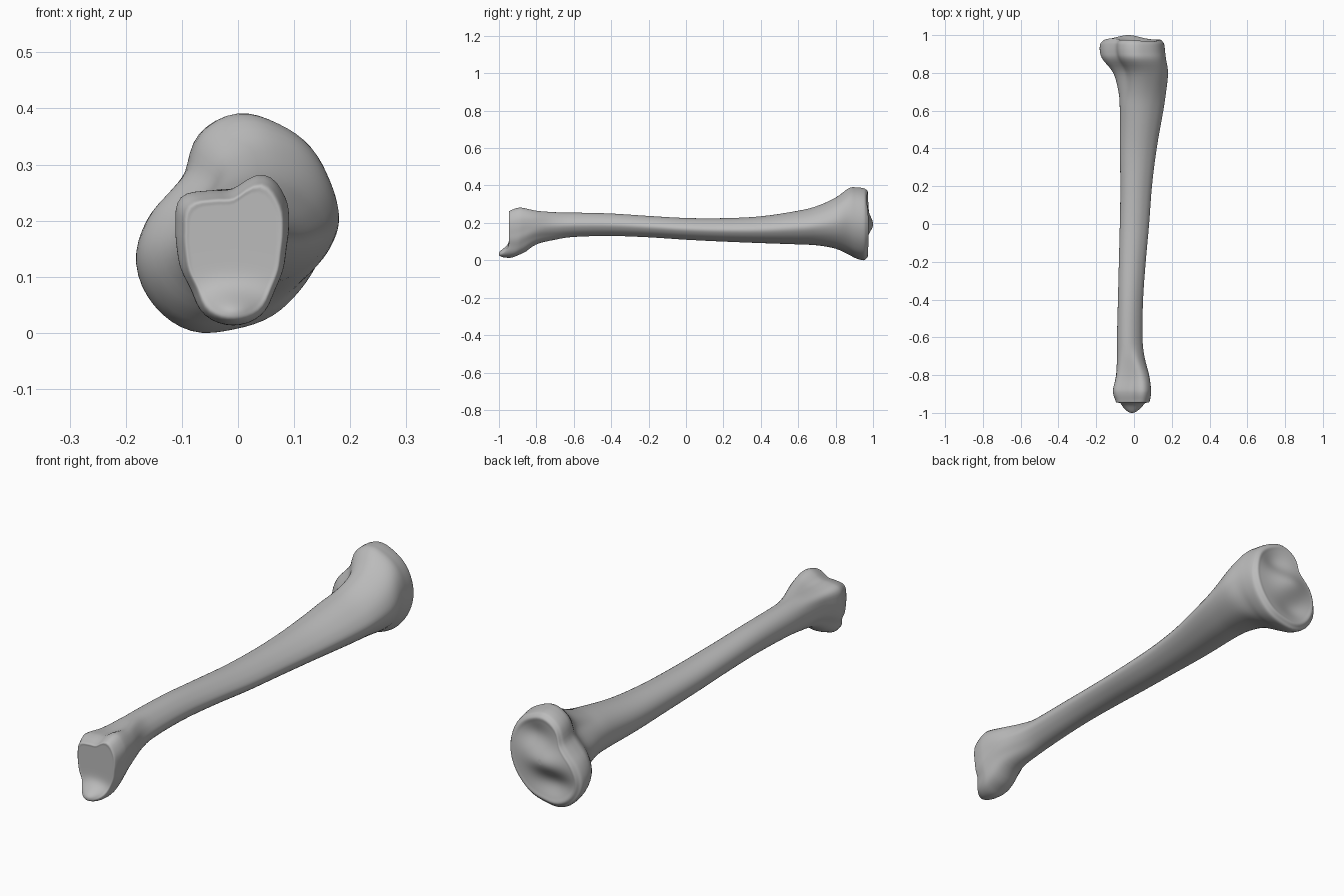
import bpy
import bmesh
import math

cube = bpy.data.objects.get("Cube")
if cube:
    bpy.data.objects.remove(cube, do_unlink=True)

# One bone colour for the whole model
bone = bpy.data.materials.new("bone_grey")
colour = (0.5, 0.5, 0.5, 1)
bone.use_nodes = True
bone.diffuse_color = colour
bone.node_tree.nodes["Principled BSDF"].inputs["Base Color"].default_value = colour

# Polar cross-section outlines, anticlockwise from +x as seen from the front
ANKLE = [95, 107, 130, 144, 107, 112, 128, 108, 98, 99, 105, 130, 138, 130, 106, 97]
SHAFT = [108, 101, 96, 97, 100, 102, 102, 100, 98, 100, 102, 102, 100, 97, 96, 101]
KNEE = [172, 178, 187, 191, 195, 172, 129, 132, 162, 195, 209, 209, 190, 180, 170, 168]

# Stations along the bone in hundredths: y, left, right, bottom, top
STATIONS = [
    (-93, -10, 8.5, 1.5, 27),
    (-90, -11, 9, 1.5, 28),
    (-87, -11, 9, 3.5, 28),
    (-80, -9.5, 8, 8.5, 26.5),
    (-70, -9, 5.5, 11, 25.7),
    (-60, -9, 4.5, 12.5, 25.5),
    (-40, -8.5, 4.8, 13, 25),
    (-20, -8, 6.2, 12.3, 23.7),
    (0, -7.5, 8, 11, 22.6),
    (20, -7.2, 9.5, 10, 22.5),
    (40, -7.5, 12, 9.2, 23.5),
    (60, -7.5, 15.5, 8.5, 26.5),
    (70, -8.2, 17, 8, 29),
    (80, -11, 18, 6.2, 33.5),
    (87, -16.5, 17, 3, 38.5),
    (91, -18, 16.5, 1, 39),
    (95, -18, 16, 0, 38.5),
    (96.5, -17, 15.2, 1, 37.7),
]
SIDES = 64
STEPS = 4


def spline(a, b, c, d, t):
    return b + t * (c - a + t * (2 * a - 5 * b + 4 * c - d + t * (3 * (b - c) + d - a))) / 2


def smooth(value, low, high):
    t = min(max((value - low) / (high - low), 0), 1)
    return t * t * (3 - 2 * t)


def bump(x, z, cx, cz, sx, sz):
    return math.exp(-((x - cx) / sx) ** 2 / 2 - ((z - cz) / sz) ** 2 / 2)


def cap(rim, y, scales):
    """Shrink a rim station towards its middle to close an end."""
    _, x0, x1, z0, z1 = rim
    cx, cz = (x0 + x1) / 2, (z0 + z1) / 2
    return [(y, cx + (x0 - cx) * s, cx + (x1 - cx) * s,
             cz + (z0 - cz) * s, cz + (z1 - cz) * s) for s in scales]


def round_outline(radii):
    """Smooth the coarse radii into a closed outline."""
    count = len(radii)
    result = []
    for i in range(SIDES):
        k, t = divmod(i * count / SIDES, 1)
        result.append(spline(*(radii[(int(k) + j) % count] for j in (-1, 0, 1, 2)), t))
    return result


def unit_outline(radii):
    """Points of a polar outline stretched to fill -1..1 on both axes."""
    angles = [math.tau * i / SIDES for i in range(SIDES)]
    axes = []
    for func in (math.cos, math.sin):
        values = [r * func(a) for r, a in zip(radii, angles)]
        low, high = min(values), max(values)
        axes.append([(2 * v - low - high) / (high - low) for v in values])
    return list(zip(*axes))


def end_relief(x, y, z):
    """Pointed ankle tip at the front, dished knee surface at the back."""
    if y < 0:
        return -0.056 * smooth(-y, 0.85, 0.93) * bump(x, z, -0.01, 0.035, 0.04, 0.026)
    relief = 0.027 * bump(x, z, -0.03, 0.19, 0.06, 0.04)
    relief -= 0.022 * bump(x, z, 0.04, 0.29, 0.05, 0.04)
    relief -= 0.024 * bump(x, z, -0.06, 0.1, 0.06, 0.04)
    return relief * smooth(y, 0.95, 0.975)


# Close both ends, then interpolate the stations into fine rings
scales = [0.94, 0.85, 0.75, 0.63, 0.5, 0.35, 0.2, 0.05]
path = cap(STATIONS[0], -94.5, reversed(scales)) + STATIONS + cap(STATIONS[-1], 97.5, scales)
rows = []
for i in range(len(path) - 1):
    picks = [path[min(max(i + j, 0), len(path) - 1)] for j in (-1, 0, 1, 2)]
    for step in range(STEPS):
        rows.append([spline(*values, step / STEPS) / 100 for values in zip(*picks)])
rows.append([v / 100 for v in path[-1]])

ankle, shaft, knee = (round_outline(r) for r in (ANKLE, SHAFT, KNEE))
shaft_mean, ankle_mean, knee_mean = (sum(r) / SIDES for r in (shaft, ankle, knee))

bm = bmesh.new()
rings = []
for y, x0, x1, z0, z1 in rows:
    front = smooth(-y, 0.62, 0.87)
    back = smooth(y, 0.6, 0.88)
    radii = [front * a / ankle_mean + back * k / knee_mean + (1 - front - back) * s / shaft_mean
             for a, s, k in zip(ankle, shaft, knee)]
    ring = []
    for u, v in unit_outline(radii):
        x = (x0 + x1 + u * (x1 - x0)) / 2
        z = (z0 + z1 + v * (z1 - z0)) / 2
        ring.append(bm.verts.new((x, y + end_relief(x, y, z), z)))
    rings.append(ring)

for lower, upper in zip(rings, rings[1:]):
    for i in range(SIDES):
        j = (i + 1) % SIDES
        bm.faces.new((lower[i], lower[j], upper[j], upper[i]))
bm.faces.new(rings[0])
bm.faces.new(rings[-1])
bmesh.ops.recalc_face_normals(bm, faces=bm.faces)

# Shin bone object
mesh = bpy.data.meshes.new("shin_bone")
bm.to_mesh(mesh)
bm.free()
mesh.materials.append(bone)
shin_bone = bpy.data.objects.new("shin_bone", mesh)
bpy.context.collection.objects.link(shin_bone)
bpy.ops.object.select_all(action="DESELECT")
shin_bone.select_set(True)
bpy.context.view_layer.objects.active = shin_bone
bpy.ops.object.shade_smooth_by_angle(angle=math.radians(40))
